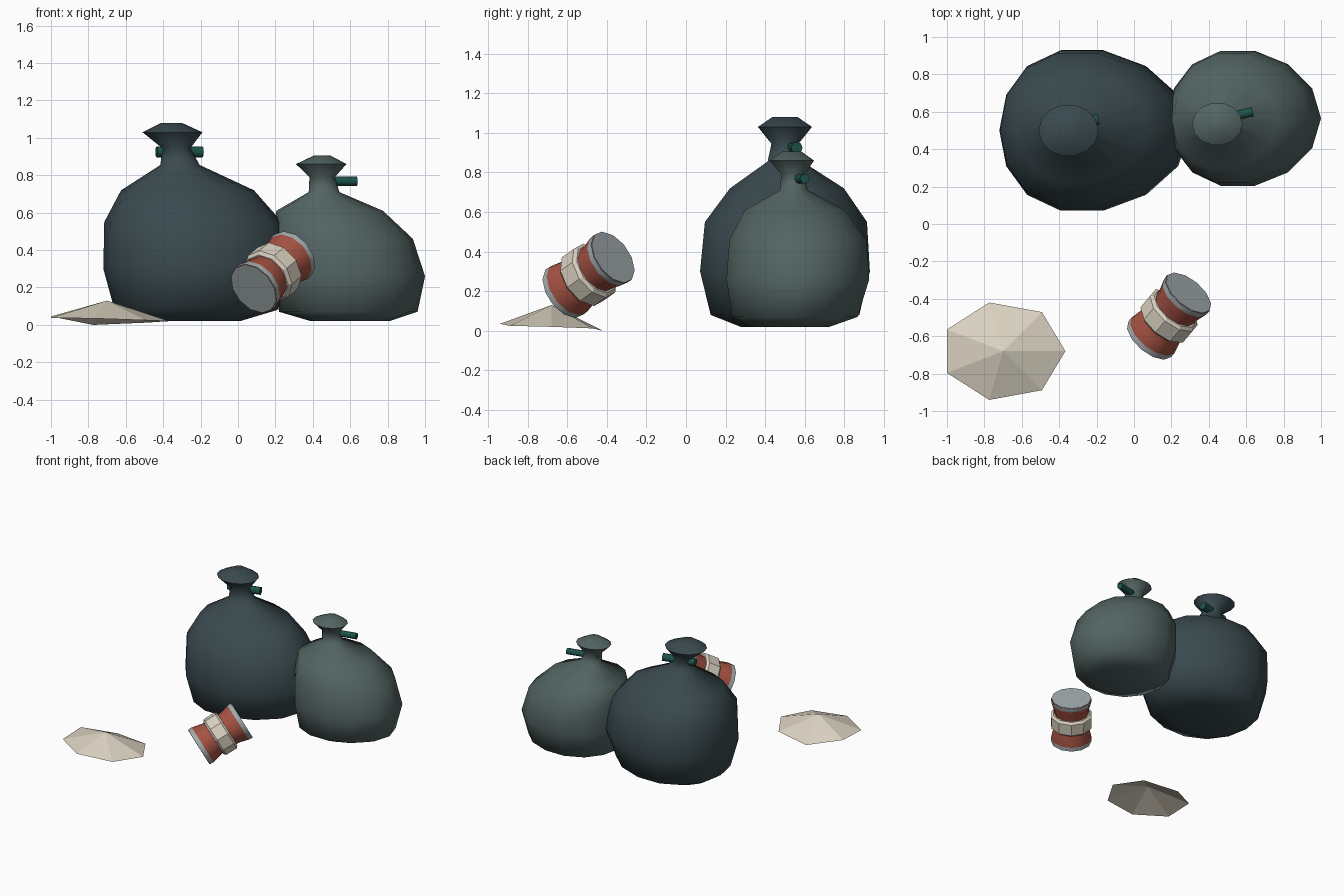
import bpy, bmesh
from math import sin, cos, pi, tau, radians
from mathutils import Vector

if "Cube" in bpy.data.objects:
    bpy.data.objects.remove(bpy.data.objects["Cube"])


def mat(name, rgb):
    m = bpy.data.materials.new(name)
    m.diffuse_color = (*rgb, 1)
    m.use_nodes = True
    m.node_tree.nodes["Principled BSDF"].inputs["Base Color"].default_value = m.diffuse_color
    return m


SLATE = mat("dark_slate", (0.042, 0.068, 0.078))
SAGE = mat("grey_green", (0.085, 0.128, 0.122))
GREEN = mat("tie_green", (0.012, 0.085, 0.068))
RED = mat("can_red", (0.38, 0.085, 0.055))
CREAM = mat("cream", (0.70, 0.64, 0.53))
METAL = mat("metal", (0.36, 0.41, 0.42))


def finish(bm, name, mats, smooth=None):
    bmesh.ops.recalc_face_normals(bm, faces=bm.faces)
    me = bpy.data.meshes.new(name)
    bm.to_mesh(me)
    bm.free()
    ob = bpy.data.objects.new(name, me)
    bpy.context.collection.objects.link(ob)
    for m in mats:
        me.materials.append(m)
    if smooth:
        bpy.ops.object.select_all(action='DESELECT')
        ob.select_set(True)
        bpy.context.view_layer.objects.active = ob
        bpy.ops.object.shade_smooth_by_angle(angle=radians(smooth))
    return ob


def loft(bm, rings, capped=True):
    """Bridge point rings; returns the side faces of each band, then the caps."""
    vs = [[bm.verts.new(p) for p in r] for r in rings]
    n = len(vs[0])
    bands = [[bm.faces.new((a[i], a[(i + 1) % n], b[(i + 1) % n], b[i])) for i in range(n)]
             for a, b in zip(vs, vs[1:])]
    caps = [bm.faces.new(vs[0]), bm.faces.new(vs[-1])] if capped else []
    return bands, caps


def bag(name, rings, egg, material, n=14):
    # each ring: z, centre x, centre y, radius x, radius y
    pts = []
    for z, cx, cy, rx, ry in rings:
        e = egg if rx > 0.2 else 0
        pts.append([(cx + rx * (cos(t) - e * sin(t) ** 2), cy + ry * sin(t), z)
                    for t in (tau * i / n for i in range(n))])
    bm = bmesh.new()
    loft(bm, pts)
    return finish(bm, name, [material], 75)


def rod(name, a, b, profile, mats, n, smooth, phase=0):
    # profile: distance along the axis, radius, material index of the next band
    a, b = Vector(a), Vector(b)
    d = (b - a).normalized()
    u = d.cross(Vector((0, 0, 1))).normalized()
    v = d.cross(u)
    bm = bmesh.new()
    bands, caps = loft(bm, [[a + d * s + (u * cos(t) + v * sin(t)) * r
                             for t in (tau * i / n + phase for i in range(n))]
                            for s, r, _ in profile])
    for band, p in zip(bands, profile):
        for f in band:
            f.material_index = p[2]
    return finish(bm, name, mats, smooth)


# Rubbish bags, from base through belly and neck to the flared top
bag("large_bag", [
    (0.02, -0.28, 0.50, 0.29, 0.23),
    (0.08, -0.225, 0.50, 0.435, 0.385),
    (0.30, -0.21, 0.50, 0.51, 0.44),
    (0.55, -0.24, 0.505, 0.475, 0.42),
    (0.72, -0.27, 0.51, 0.355, 0.295),
    (0.855, -0.31, 0.50, 0.105, 0.09),
    (0.945, -0.33, 0.50, 0.075, 0.07),
    (1.03, -0.35, 0.50, 0.16, 0.14),
    (1.08, -0.355, 0.50, 0.055, 0.065)], 0.14, SLATE)
bag("small_bag", [
    (0.02, 0.60, 0.53, 0.21, 0.20),
    (0.07, 0.59, 0.55, 0.37, 0.325),
    (0.26, 0.59, 0.565, 0.41, 0.37),
    (0.46, 0.56, 0.565, 0.375, 0.355),
    (0.61, 0.49, 0.55, 0.285, 0.26),
    (0.71, 0.46, 0.545, 0.082, 0.072),
    (0.79, 0.45, 0.54, 0.068, 0.06),
    (0.86, 0.445, 0.535, 0.135, 0.115),
    (0.905, 0.45, 0.535, 0.045, 0.05)], 0.09, SAGE)

# Ties poked through the necks
for name, a, b, r in (("large_bag_tie", (-0.435, 0.50, 0.925), (-0.19, 0.56, 0.925), 0.03),
                      ("small_bag_tie", (0.39, 0.545, 0.768), (0.635, 0.60, 0.768), 0.025)):
    length = (Vector(b) - Vector(a)).length
    rod(name, a, b, [(0, r, 0), (length, r, 0)], [GREEN], 8, 50)

# Dented can lying at an angle, with metal rims and a label band
A, B = (0.085, -0.615, 0.195), (0.29, -0.37, 0.37)
L = (Vector(B) - Vector(A)).length
rod("can", A, B, [(0, 0.149, 1), (0.03, 0.149, 0), (0.09, 0.136, 0), (0.16, 0.122, 0),
                  (L - 0.16, 0.122, 0), (L - 0.09, 0.130, 0), (L - 0.03, 0.147, 1),
                  (L, 0.149, 1)], [RED, METAL], 12, 40)
rod("can_label", A, B, [(L / 2 - 0.06, 0.138, 0), (L / 2 - 0.045, 0.155, 0),
                        (L / 2 + 0.045, 0.155, 0), (L / 2 + 0.06, 0.138, 0)],
    [CREAM], 10, None, pi / 10)
# Metal lids on both can ends
for name, a, b in (("can_lid_low", A, B), ("can_lid_high", B, A)):
    rod(name, a, b, [(-0.003, 0.146, 0), (0.004, 0.146, 0)], [METAL], 12, None)

# Crumpled paper sheet: a shallow, tilted seven-sided open cone
bm = bmesh.new()
tip = bm.verts.new((-0.70, -0.68, 0.13))
edge = [bm.verts.new((-0.70 + 0.333 * cos(tau * i / 7), -0.68 + 0.267 * sin(tau * i / 7), z))
        for i, z in enumerate((0.02, 0.012, 0.0, 0.045, 0.037, 0.035, 0.025))]
for i in range(7):
    bm.faces.new((tip, edge[i], edge[(i + 1) % 7]))
finish(bm, "paper_sheet", [CREAM])
